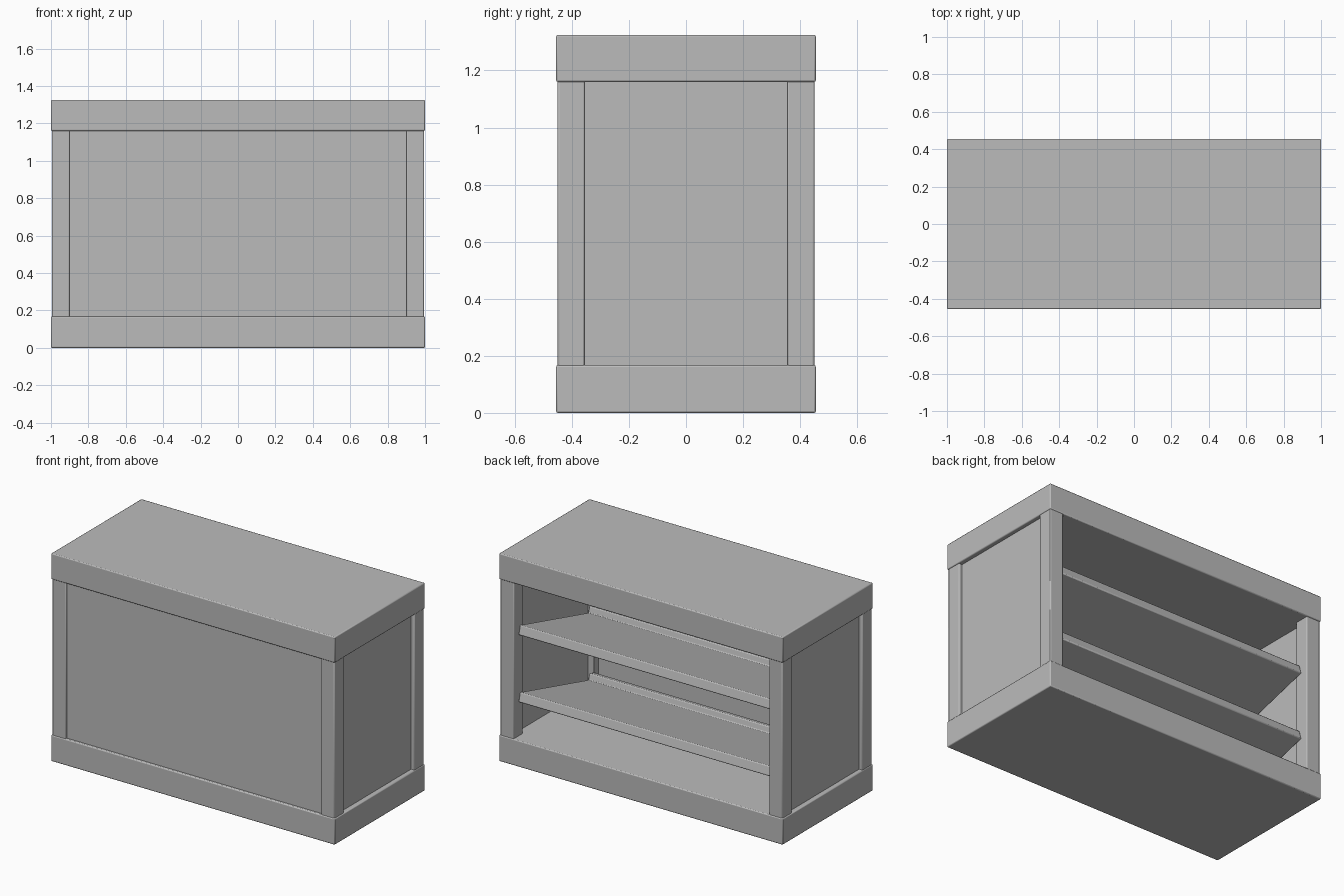
import bpy
import bmesh
from math import radians
from mathutils import Matrix, Vector

old = bpy.data.objects.get("Cube")
if old:
    bpy.data.objects.remove(old, do_unlink=True)

# Single plain grey finish
grey = bpy.data.materials.new("plain grey")
grey.use_nodes = True
COLOUR = (0.5, 0.5, 0.5, 1)
grey.diffuse_color = COLOUR
grey.node_tree.nodes["Principled BSDF"].inputs["Base Color"].default_value = COLOUR


def finish(name, bm, bevel):
    bmesh.ops.recalc_face_normals(bm, faces=bm.faces)
    mesh = bpy.data.meshes.new(name)
    bm.to_mesh(mesh)
    bm.free()
    mesh.materials.append(grey)
    obj = bpy.data.objects.new(name, mesh)
    bpy.context.collection.objects.link(obj)
    if bevel:
        mod = obj.modifiers.new("soft edges", "BEVEL")
        mod.width = bevel
        mod.segments = 2
    bpy.ops.object.select_all(action="DESELECT")
    obj.select_set(True)
    bpy.context.view_layer.objects.active = obj
    bpy.ops.object.shade_smooth_by_angle(angle=radians(30))
    return obj


def box(name, low, high, bevel=0.006):
    low, high = Vector(low), Vector(high)
    bm = bmesh.new()
    bmesh.ops.create_cube(bm, size=1)
    bm.transform(Matrix.Translation((low + high) / 2) @ Matrix.Diagonal((*(high - low), 1)))
    return finish(name, bm, bevel)


def tilted_shelf(name, height):
    # Board with a raised stop along its low front edge
    length, lip, rise, thick, half = 0.76, 0.05, 0.04, 0.06, 0.902
    outline = [(0, 0), (0, -thick), (-length, -thick), (-length, rise),
               (lip - length, rise), (lip - length, 0)]
    bm = bmesh.new()
    face = bm.faces.new([bm.verts.new((-half, y, z)) for y, z in outline])
    side = bmesh.ops.extrude_face_region(bm, geom=[face])["geom"]
    bmesh.ops.translate(bm, vec=(2 * half, 0, 0),
                        verts=[v for v in side if isinstance(v, bmesh.types.BMVert)])
    bm.transform(Matrix.Translation((0, 0.385, height)) @ Matrix.Rotation(radians(15), 4, "X"))
    return finish(name, bm, 0.006)


# Plinth and worktop
BASE, UNDER, TOP = 0.167, 1.16, 1.325
box("base_slab", (-1, -0.455, 0), (1, 0.455, BASE))
box("counter_top", (-1, -0.455, UNDER), (1, 0.455, TOP))

# Corner posts
for sx, side in ((1, "left"), (-1, "right")):
    for sy, end in ((-1, "front"), (1, "back")):
        xs = sorted((sx * 0.9, sx * 0.995))
        ys = sorted((sy * 0.355, sy * 0.45))
        box(f"{end}_{side}_post", (xs[0], ys[0], BASE - 0.01), (xs[1], ys[1], UNDER + 0.01))

    # Recessed side panel
    xs = sorted((sx * 0.94, sx * 0.972))
    box(f"{side}_side_panel", (xs[0], -0.37, BASE - 0.01), (xs[1], 0.37, UNDER + 0.01), 0)

# Front panel, back left open
box("front_panel", (-0.91, -0.438, BASE - 0.01), (0.91, -0.405, UNDER + 0.01), 0)

# Sloping shelves
tilted_shelf("lower_shelf", 0.44)
tilted_shelf("upper_shelf", 0.868)
